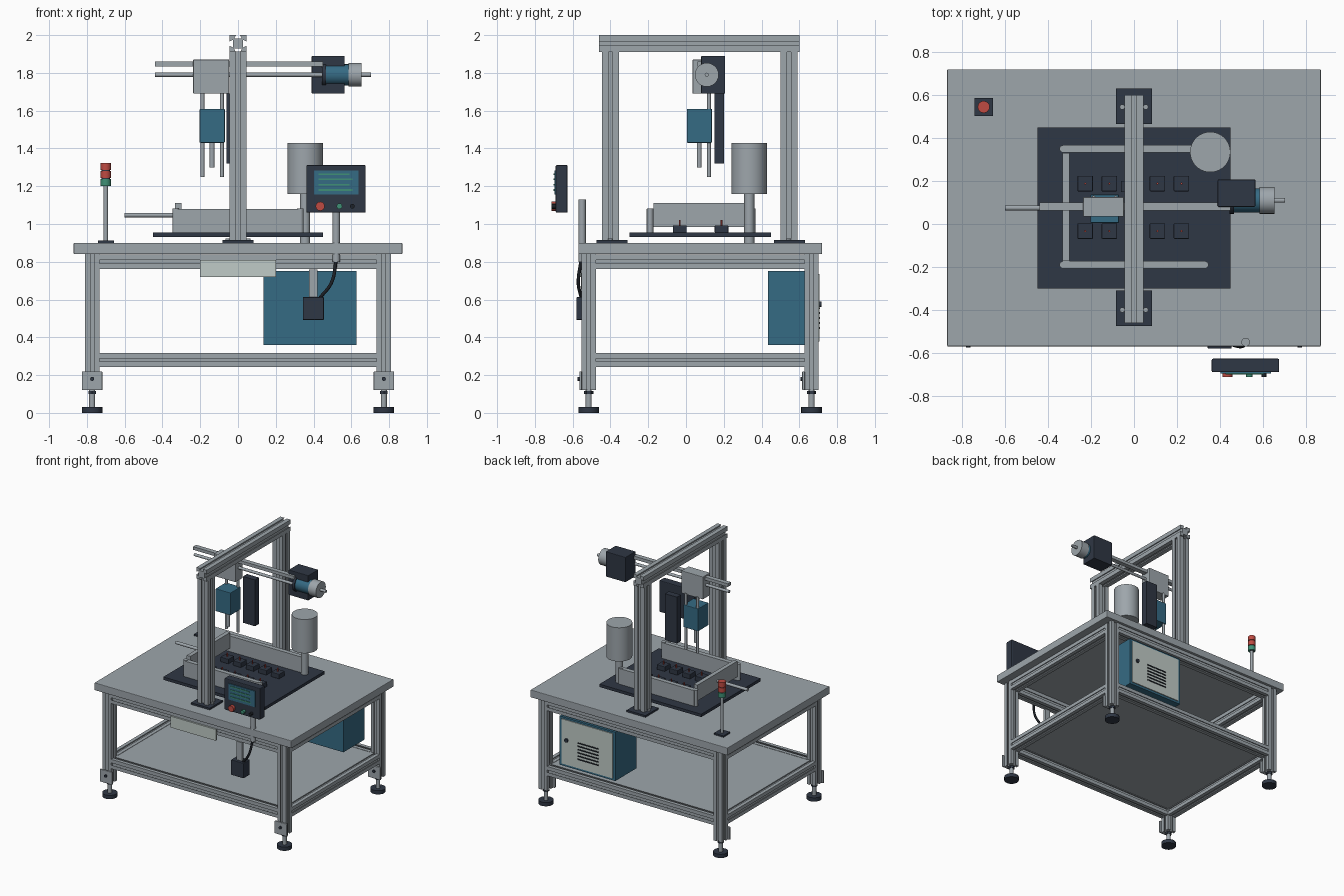
import bpy, bmesh
from mathutils import Matrix, Vector

cube = bpy.data.objects.get("Cube")
if cube:
    bpy.data.objects.remove(cube, do_unlink=True)


def material(name, *rgb):
    m = bpy.data.materials.new(name)
    m.use_nodes = True
    m.diffuse_color = (*rgb, 1)
    m.node_tree.nodes["Principled BSDF"].inputs["Base Color"].default_value = (*rgb, 1)
    return m


GREY = material("aluminium grey", 0.34, 0.38, 0.41)
NAVY = material("dark navy", 0.028, 0.038, 0.058)
TEAL = material("steel teal", 0.036, 0.145, 0.23)
PALE = material("pale panel", 0.53, 0.60, 0.57)
RED = material("signal red", 0.52, 0.07, 0.055)
GREEN = material("signal green", 0.05, 0.28, 0.18)
BLACK = material("rubber black", 0.012, 0.015, 0.02)

ROT = {"x": Matrix.Rotation(1.5708, 4, "Y"), "y": Matrix.Rotation(-1.5708, 4, "X"), "z": Matrix()}


def finish(name, bm, mat):
    bmesh.ops.recalc_face_normals(bm, faces=bm.faces)
    mesh = bpy.data.meshes.new(name)
    bm.to_mesh(mesh)
    bm.free()
    mesh.materials.append(mat)
    ob = bpy.data.objects.new(name, mesh)
    bpy.context.collection.objects.link(ob)
    return ob


def box(name, x, y, z, mat, bevel=0):
    """Box from its three (low, high) ranges."""
    bm = bmesh.new()
    bmesh.ops.create_cube(bm, size=1)
    for v in bm.verts:
        v.co = Vector(r[0] if c < 0 else r[1] for c, r in zip(v.co, (x, y, z)))
    ob = finish(name, bm, mat)
    if bevel:
        mod = ob.modifiers.new("edge", "BEVEL")
        mod.width, mod.segments = bevel, 2
    return ob


round_parts = []


def rod(name, start, axis, length, r, mat, sides=24):
    """Round bar from a start point along one axis."""
    bm = bmesh.new()
    bmesh.ops.create_cone(bm, cap_ends=True, segments=sides, radius1=r, radius2=r, depth=length)
    bm.transform(Matrix.Translation(start) @ ROT[axis] @ Matrix.Translation((0, 0, length / 2)))
    ob = finish(name, bm, mat)
    round_parts.append(ob)
    return ob


def extrusion(name, start, axis, length, size):
    """Slotted square bar: one quarter of the outline turned four times."""
    h, s, d = size / 2, size * 0.12, size * 0.2
    bm = bmesh.new()
    quarter = [(h, -h), (h, -s), (h - d, -1.9 * s), (h - d, 1.9 * s), (h, s)]
    verts = []
    for k in range(4):
        turn = Matrix.Rotation(k * 1.570796, 3, "Z")
        verts += [bm.verts.new(turn @ Vector((a, b, 0))) for a, b in quarter]
    face = bm.faces.new(verts)
    top = bmesh.ops.extrude_face_region(bm, geom=[face], use_keep_orig=True)["geom"]
    for v in top:
        if isinstance(v, bmesh.types.BMVert):
            v.co.z += length
    bm.transform(Matrix.Translation(start) @ ROT[axis])
    return finish(name, bm, GREY)


# Table frame: legs, feet and rails
W = 0.075
LX, FY, BY = 0.772, -0.515, 0.665
for sx, side in ((-1, "right"), (1, "left")):
    for y, end in ((FY, "front"), (BY, "back")):
        x = sx * LX
        tag = f"{end}_{side}"
        extrusion(f"leg_{tag}", (x, y, 0.12), "z", 0.72, W)
        rod(f"foot_pad_{tag}", (x, y, 0), "z", 0.03, 0.055, NAVY)
        rod(f"foot_stem_{tag}", (x, y, 0.03), "z", 0.09, 0.016, GREY)
        rod(f"foot_nut_{tag}", (x, y, 0.1), "z", 0.016, 0.024, NAVY, 6)
        box(f"foot_bracket_{tag}", (x - 0.054, x + 0.054), (y - 0.05, y - 0.036), (0.12, 0.22), GREY, 0.004)
        rod(f"bracket_bolt_{tag}", (x, y - 0.06, 0.18), "y", 0.012, 0.011, NAVY, 12)
    for z in (0.28, 0.8):
        extrusion(f"side_rail_{side}", (sx * LX, FY + W / 2, z), "y", BY - FY - W, W)
for y in (FY, BY):
    for z in (0.28, 0.8):
        extrusion("cross_rail", (-LX + W / 2, y, z), "x", 2 * LX - W, W)
box("lower_shelf", (-0.75, 0.75), (-0.5, 0.65), (0.295, 0.315), GREY)
box("table_top", (-0.87, 0.87), (-0.57, 0.72), (0.84, 0.9), GREY, 0.004)
box("front_plate", (-0.2, 0.2), (-0.566, -0.553), (0.72, 0.81), PALE)

# Gantry
for y in (-0.4, 0.545):
    extrusion("gantry_column", (0, y, 0.912), "z", 1, 0.09)
    dy = 0.005 if y < 0 else 0
    box("column_base", (-0.083, 0.083), (y - 0.08 + dy, y + 0.085 + dy), (0.9, 0.914), NAVY)
    for x in (-0.055, 0.055):
        rod("base_bolt", (x, y, 0.912), "z", 0.012, 0.012, GREY, 12)
extrusion("gantry_beam", (0, -0.46, 1.955), "y", 1.06, 0.09)

# Horizontal axis with drive
box("guide_bar", (-0.44, 0.45), (0.062, 0.1), (1.835, 1.86), GREY)
rod("lead_screw", (-0.44, 0.08, 1.79), "x", 0.9, 0.011, GREY)
box("motor_housing", (0.39, 0.565), (0.08, 0.207), (1.69, 1.89), NAVY, 0.004)
rod("motor_collar", (0.445, 0.11, 1.79), "x", 0.02, 0.063, NAVY)
rod("motor_body", (0.462, 0.11, 1.79), "x", 0.125, 0.056, TEAL)
rod("motor_cap", (0.585, 0.11, 1.79), "x", 0.07, 0.063, GREY)
rod("motor_shaft", (0.655, 0.11, 1.79), "x", 0.048, 0.011, GREY)

# Carriage, vertical slide and tool head
box("carriage", (-0.237, -0.047), (0.035, 0.125), (1.69, 1.87), GREY, 0.003)
box("vertical_slide", (-0.06, 0.045), (0.15, 0.2), (1.32, 1.69), NAVY)
box("tool_head", (-0.203, -0.07), (0.005, 0.137), (1.43, 1.61), TEAL, 0.004)
for x in (-0.188, -0.085):
    rod("tool_guide_rod", (x, 0.122, 1.25), "z", 0.45, 0.01, GREY, 16)
rod("tool_spindle", (-0.137, 0.07, 1.3), "z", 0.14, 0.013, GREY, 16)

# Work fixture: bed, walls, push rod and sockets
box("fixture_bed", (-0.45, 0.45), (-0.3, 0.45), (0.932, 0.955), NAVY)
for y in (-0.19, 0.35):
    box("fixture_wall", (-0.33, 0.33), (y - 0.018, y + 0.018), (0.955, 1.08), GREY)
    for x in (-0.33, 0.33):
        rod("wall_pin", (x, y, 0.955), "z", 0.128, 0.017, GREY, 16)
box("fixture_end_wall", (-0.333, -0.3), (-0.172, 0.33), (0.985, 1.11), GREY)
rod("push_rod", (-0.6, 0.075, 1.047), "x", 0.305, 0.012, GREY, 16)
for i in range(5):
    for y in (-0.033, 0.188):
        x = -0.227 + 0.112 * i
        box("socket", (x - 0.036, x + 0.036), (y - 0.036, y + 0.036), (0.953, 0.992), NAVY, 0.004)
        rod("socket_pin", (x, y, 0.99), "z", 0.03, 0.005, RED, 8)

# Supply tank
rod("tank_post", (0.355, 0.335, 0.9), "z", 0.27, 0.027, GREY)
tank = rod("tank", (0.355, 0.335, 1.16), "z", 0.27, 0.094, GREY, 40)

# Signal light
box("light_base", (-0.742, -0.657), (0.502, 0.587), (0.9, 0.912), NAVY)
rod("light_pole", (-0.7, 0.545, 0.91), "z", 0.29, 0.012, GREY, 16)
rod("light_core", (-0.7, 0.545, 1.2), "z", 0.12, 0.022, NAVY, 16)
for z, mat in ((1.2, GREEN), (1.243, RED), (1.286, RED)):
    rod("light_segment", (-0.7, 0.545, z), "z", 0.038, 0.028, mat, 16)

# Operator panel
box("panel_body", (0.362, 0.676), (-0.69, -0.627), (1.06, 1.312), NAVY, 0.006)
box("panel_screen", (0.402, 0.638), (-0.697, -0.688), (1.155, 1.282), TEAL)
for i in range(4):
    z = 1.18 + 0.028 * i
    box("screen_line", (0.425, 0.605 - 0.015 * (i % 2)), (-0.701, -0.696), (z - 0.004, z + 0.004), GREEN)
for x, r, mat in ((0.435, 0.024, RED), (0.537, 0.015, GREEN), (0.605, 0.012, BLACK)):
    rod("panel_button", (x, -0.712, 1.094), "y", 0.025, r, mat)
rod("panel_post", (0.52, -0.55, 0.8), "z", 0.33, 0.02, GREY)

# Foot control box with cable
box("control_box", (0.343, 0.455), (-0.58, -0.5), (0.492, 0.613), NAVY, 0.004)
box("control_box_bracket", (0.375, 0.422), (-0.555, -0.535), (0.61, 0.76), GREY)
curve = bpy.data.curves.new("cable", "CURVE")
curve.dimensions = "3D"
curve.bevel_depth, curve.bevel_resolution = 0.009, 3
spline = curve.splines.new("BEZIER")
path = [(0.52, -0.555, 0.81), (0.495, -0.57, 0.69), (0.435, -0.555, 0.61)]
spline.bezier_points.add(len(path) - 1)
for p, co in zip(spline.bezier_points, path):
    p.co = co
    p.handle_left_type = p.handle_right_type = "AUTO"
curve.materials.append(BLACK)
bpy.context.collection.objects.link(bpy.data.objects.new("cable", curve))

# Electrical cabinet
box("cabinet", (0.135, 0.627), (0.435, 0.7), (0.36, 0.75), TEAL)
box("cabinet_door", (0.155, 0.607), (0.698, 0.707), (0.378, 0.735), PALE)
rod("door_knob", (0.56, 0.705, 0.575), "y", 0.012, 0.015, NAVY, 16)
for i in range(6):
    z = 0.45 + 0.026 * i
    box("door_vent", (0.28, 0.46), (0.705, 0.71), (z - 0.005, z + 0.005), BLACK)

# Smooth round parts, keeping sharp rims
bpy.ops.object.select_all(action="DESELECT")
for ob in round_parts:
    ob.select_set(True)
bpy.context.view_layer.objects.active = tank
bpy.ops.object.shade_smooth_by_angle()
